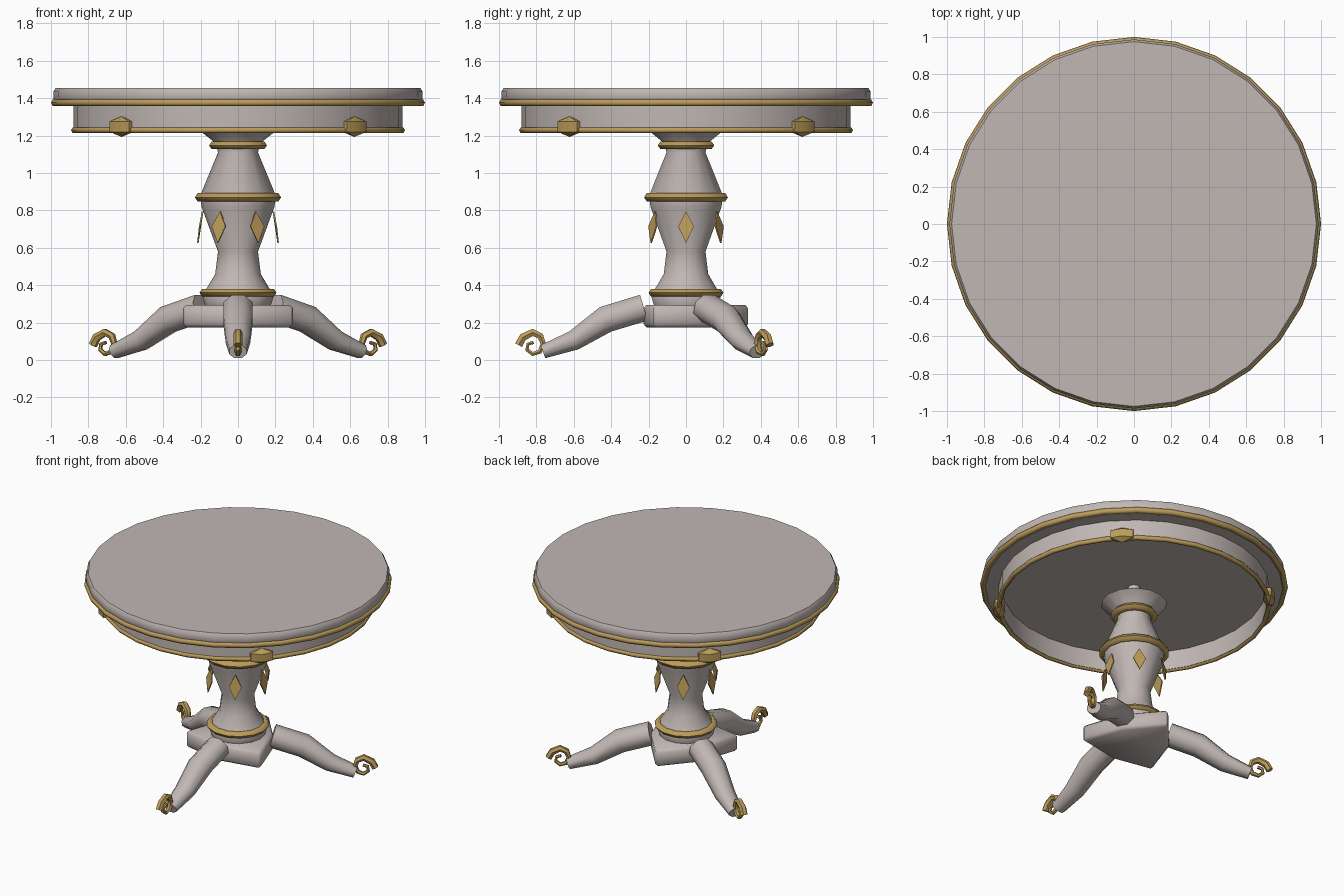
import bpy, bmesh, math
from mathutils import Vector, Matrix

if "Cube" in bpy.data.objects:
    bpy.data.objects.remove(bpy.data.objects["Cube"])

def material(name, col):
    m = bpy.data.materials.new(name)
    m.diffuse_color = (*col, 1)
    m.use_nodes = True
    m.node_tree.nodes["Principled BSDF"].inputs["Base Color"].default_value = m.diffuse_color
    return m

GREY = material("warm grey paint", (0.53, 0.475, 0.455))
GOLD = material("antique gold", (0.50, 0.33, 0.10))

def finish(name, bm, mat, angle=50):
    bmesh.ops.recalc_face_normals(bm, faces=bm.faces)
    me = bpy.data.meshes.new(name)
    bm.to_mesh(me)
    bm.free()
    me.materials.append(mat)
    me.shade_smooth()
    me.set_sharp_from_angle(angle=math.radians(angle))
    ob = bpy.data.objects.new(name, me)
    bpy.context.collection.objects.link(ob)
    return ob

def skin(bm, rings, closed=False):
    """Bridge rings of points; cap the ends unless the rings form a loop."""
    vs = [[bm.verts.new(p) for p in r] for r in rings]
    n = len(vs[0])
    for a, b in zip(vs, vs[1:] + (vs[:1] if closed else [])):
        for i in range(n):
            j = (i + 1) % n
            bm.faces.new((a[i], a[j], b[j], b[i]))
    if not closed:
        bm.faces.new(vs[0])
        bm.faces.new(vs[-1])

def lathe(name, profile, seg, mat, closed=False, angle=50):
    bm = bmesh.new()
    rings = [[(r * math.cos(math.tau * i / seg), r * math.sin(math.tau * i / seg), z)
              for i in range(seg)] for r, z in profile]
    skin(bm, rings, closed)
    return finish(name, bm, mat, angle)

def gold_ring(name, R, z, tr, tz, seg):
    prof = [(R + tr * math.cos(math.tau * k / 6), z + tz * math.sin(math.tau * k / 6))
            for k in range(6)]
    return lathe(name, prof, seg, GOLD, True, 65)

def sweep(name, path, sides, mat, rot, angle=50):
    """Tube along (radius, z, half height, half width) points in a vertical plane."""
    bm = bmesh.new()
    pts = [Vector((p[0], 0, p[1])) for p in path]
    rings = []
    for i, (p, s) in enumerate(zip(pts, path)):
        t = (pts[min(i + 1, len(pts) - 1)] - pts[max(i - 1, 0)]).normalized()
        nrm = Vector((-t.z, 0, t.x))
        rings.append([p + nrm * s[2] * math.cos(math.tau * (k + .5) / sides)
                      + Vector((0, s[3] * math.sin(math.tau * (k + .5) / sides), 0))
                      for k in range(sides)])
    skin(bm, rings)
    bm.transform(Matrix.Rotation(rot, 4, 'Z'))
    return finish(name, bm, mat, angle)

# table top and hollow apron
lathe("table_top", [(.965, 1.36), (.985, 1.39), (.987, 1.435), (.975, 1.455)], 28, GREY)
lathe("apron", [(.88, 1.225), (.88, 1.365), (.86, 1.365), (.86, 1.225)], 28, GREY, True)
gold_ring("top_trim", .98, 1.376, .02, .02, 28)
gold_ring("apron_trim", .877, 1.229, .016, .016, 28)

# turned column
lathe("column", [(.175, .29), (.19, .34), (.17, .38), (.122, .46), (.107, .58), (.195, .82),
                 (.202, .88), (.107, 1.11), (.12, 1.16), (.215, 1.235)], 14, GREY)
lathe("column_pin", [(.04, 1.2), (.04, 1.37)], 8, GREY)
gold_ring("lower_collar", .18, .36, .026, .022, 14)
gold_ring("middle_collar", .2, .87, .03, .026, 14)
gold_ring("upper_collar", .125, 1.148, .03, .024, 14)

# three-cornered base block with softened edges
bm = bmesh.new()
outline = [(.345 if k % 2 == 0 else .23, math.radians(90 + 60 * k)) for k in range(6)]
skin(bm, [[(r * math.cos(a), r * math.sin(a), z) for r, a in outline] for z in (.175, .295)])
bmesh.ops.bevel(bm, geom=bm.edges[:], offset=.018, segments=1, affect='EDGES')
finish("base_block", bm, GREY)

# three legs with gold scroll feet
LEG = [(.225, .28, .078, .085), (.43, .218, .078, .085), (.60, .105, .058, .07),
       (.765, .045, .04, .05)]
SCROLL = [(.895, .08, .024, .024), (.872, .122, .024, .024), (.82, .148, .022, .023),
          (.778, .128, .02, .022), (.763, .085, .017, .02), (.782, .045, .014, .018),
          (.82, .032, .013, .016), (.85, .055, .012, .014), (.845, .085, .011, .013),
          (.815, .095, .01, .012)]
for k in range(3):
    a = math.radians(-90 + 120 * k)
    sweep(f"leg_{k + 1}", LEG, 8, GREY, a, 60)
    sweep(f"foot_scroll_{k + 1}", SCROLL, 6, GOLD, a)

# six thin gold lozenges round the column
for k in range(6):
    bm = bmesh.new()
    face = [(.19, 0, .795), (.206, .042, .715), (.216, 0, .625), (.206, -.042, .715)]
    skin(bm, [[(r + d, y, z) for r, y, z in face] for d in (-.005, .003)])
    bm.transform(Matrix.Rotation(math.radians(60 * k), 4, 'Z'))
    finish(f"lozenge_{k + 1}", bm, GOLD, 30)

# four faceted gold bosses on the apron
for k in range(4):
    bm = bmesh.new()
    bmesh.ops.create_uvsphere(bm, u_segments=6, v_segments=3, radius=1)
    bm.transform(Matrix.Rotation(math.radians(45 + 90 * k), 4, 'Z')
                 @ Matrix.Translation((.88, 0, 1.248))
                 @ Matrix.Diagonal((.045, .098, .055, 1))
                 @ Matrix.Rotation(math.radians(90), 4, 'Z'))
    finish(f"apron_boss_{k + 1}", bm, GOLD, 30)
